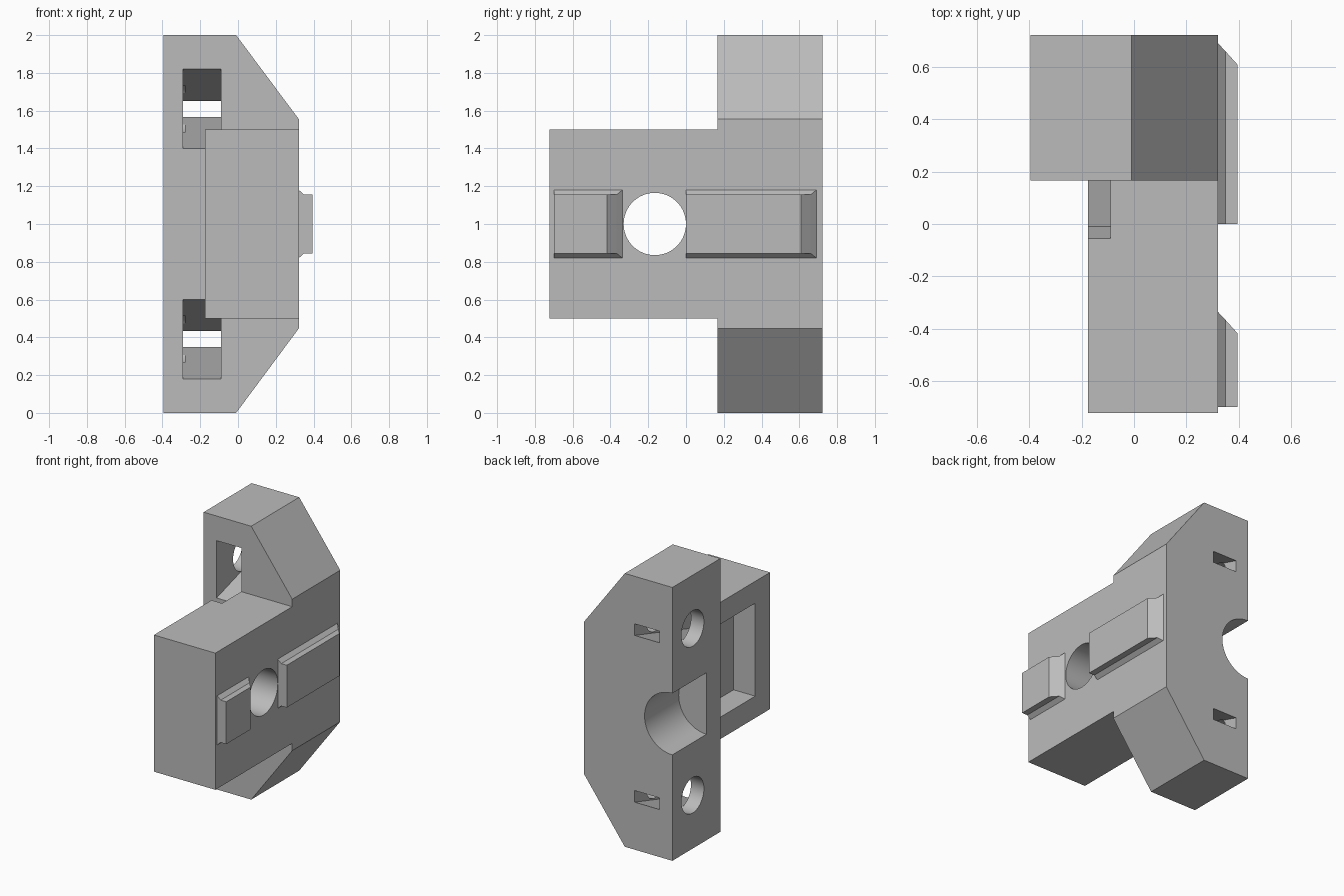
import bpy, bmesh
from math import radians
from mathutils import Matrix

cube = bpy.data.objects.get("Cube")
if cube:
    bpy.data.objects.remove(cube, do_unlink=True)

grey = bpy.data.materials.new("plain grey")
grey.use_nodes = True
color = (0.5, 0.5, 0.5, 1)
grey.diffuse_color = color
grey.node_tree.nodes["Principled BSDF"].inputs["Base Color"].default_value = color


def finish(name, bm):
    bmesh.ops.recalc_face_normals(bm, faces=bm.faces)
    mesh = bpy.data.meshes.new(name)
    bm.to_mesh(mesh)
    bm.free()
    mesh.materials.append(grey)
    obj = bpy.data.objects.new(name, mesh)
    bpy.context.collection.objects.link(obj)
    return obj


def loft(name, rings):
    """Closed solid through rings with equal point counts."""
    bm = bmesh.new()
    loops = [[bm.verts.new(p) for p in ring] for ring in rings]
    n = len(loops[0])
    for a, b in zip(loops, loops[1:]):
        for i in range(n):
            j = (i + 1) % n
            bm.faces.new((a[i], a[j], b[j], b[i]))
    bm.faces.new(loops[0])
    bm.faces.new(loops[-1])
    return finish(name, bm)


def box(name, x, y, z):
    return loft(name, [[(x[0], b, c), (x[1], b, c), (x[1], b, d), (x[0], b, d)]
                       for b, c, d in ((y[0], *z), (y[1], *z))])


def rod(name, radius, start, end, axis):
    """Round cutter along x or y."""
    bm = bmesh.new()
    bmesh.ops.create_cone(bm, cap_ends=True, segments=64, radius1=radius,
                          radius2=radius, depth=(end[0] - start[0]) + (end[1] - start[1]))
    turn = Matrix.Rotation(radians(90), 4, 'Y' if axis == 'x' else 'X')
    mid = [(a + b) / 2 for a, b in zip(start, end)]
    bm.transform(Matrix.Translation(mid) @ turn)
    return finish(name, bm)


def combine(target, tool, operation):
    mod = target.modifiers.new("combine", 'BOOLEAN')
    mod.operation = operation
    mod.solver = 'EXACT'
    mod.object = tool
    bpy.context.view_layer.objects.active = target
    bpy.ops.object.modifier_apply(modifier=mod.name)
    bpy.data.objects.remove(tool, do_unlink=True)


# Chamfered mounting plate joined to the front block
plate = [(-.395, 0), (-.01, 0), (.322, .447), (.322, 1.555), (-.01, 2), (-.395, 2)]
body = loft("bracket_body", [[(x, y, z) for x, z in plate] for y in (.167, .722)])
combine(body, box("block", (-.175, .322), (-.722, .3), (.5, 1.5)), 'UNION')

# Side pocket, cross hole and half-round relief in the back
combine(body, box("pocket", (-.5, 0), (-.55, .15), (.66, 1.34)), 'DIFFERENCE')
combine(body, rod("cross_hole", .165, (-.6, -.165, 1), (.6, -.165, 1), 'x'), 'DIFFERENCE')
combine(body, rod("relief", .225, (-.395, .327, 1), (-.395, .9, 1), 'y'), 'DIFFERENCE')

# Tapered windows with screw holes, one above and one below
for mid in (.39, 1.61):
    half = [(.8, .019), (-.01, .263), (-.065, .08)]
    outline = [(y, mid - h) for y, h in half] + [(y, mid + h) for y, h in reversed(half)]
    window = loft("window", [[(x, y, z) for y, z in outline] for x in (-.29, -.09)])
    combine(body, window, 'DIFFERENCE')
    for radius, x0, x1 in ((.13, -.5, -.28), (.1, -.1, .05)):
        combine(body, rod("screw_hole", radius, (x0, .487, mid), (x1, .487, mid), 'x'),
                'DIFFERENCE')

bpy.ops.object.select_all(action='DESELECT')
body.select_set(True)
bpy.context.view_layer.objects.active = body
bpy.ops.object.shade_smooth_by_angle(angle=radians(20))

# Flared rails with one slanted end
for name, y0, y1 in (("front_rail", -.7, -.335), ("back_rail", 0, .692)):
    levels = [(.32, .182, 0), (.35, .155, .032), (.395, .155, .082)]
    loft(name, [[(x, y0, 1 - h), (x, y1 - cut, 1 - h), (x, y1 - cut, 1 + h), (x, y0, 1 + h)]
                for x, h, cut in levels])
